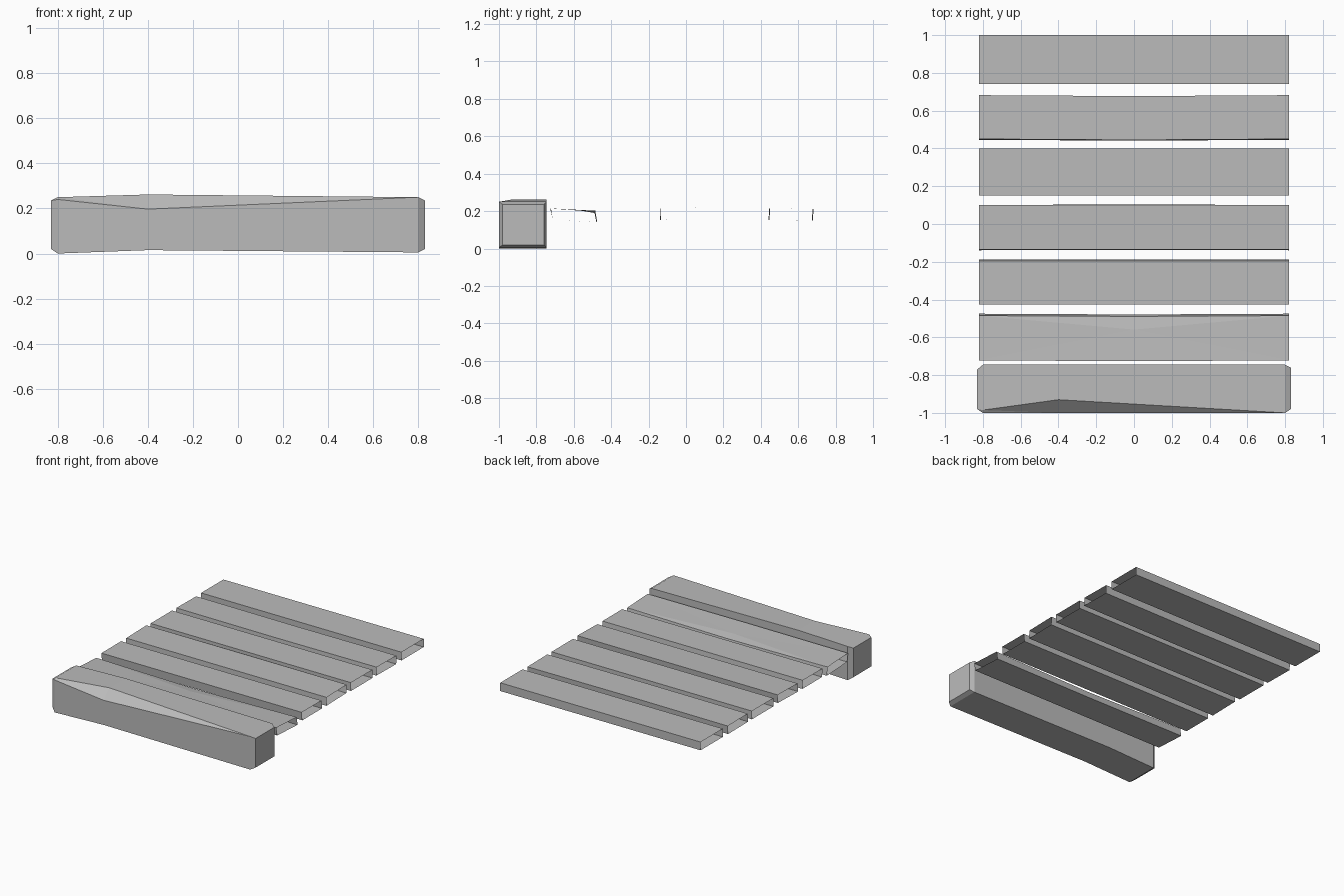
import bpy
import bmesh

cube = bpy.data.objects.get("Cube")
if cube:
    bpy.data.objects.remove(cube, do_unlink=True)

grey = bpy.data.materials.new("plain grey")
grey.use_nodes = True
color = (0.5, 0.5, 0.5, 1)
grey.diffuse_color = color
grey.node_tree.nodes["Principled BSDF"].inputs["Base Color"].default_value = color


def section(x, front, back, bottom, top, lean=0.0, tilt=0.0, chip=None):
    """Board cross-section; chip = (side, depth, drop) cuts one top edge."""
    pts = [(front + lean, bottom), (back + lean, bottom + tilt)]
    side, depth, drop = chip or ("front", 0, 0)
    if side == "back":
        pts += [(back, top + tilt - drop), (back - depth, top + tilt), (front, top)]
    else:
        pts += [(back, top + tilt), (front + depth, top), (front, top - drop)]
    return [(x, y, z) for y, z in pts]


def loft(name, sections, capped):
    """Skin a row of sections along x, optionally closing both ends."""
    bm = bmesh.new()
    rings = [[bm.verts.new(p) for p in s] for s in sections]
    for a, b in zip(rings, rings[1:]):
        for i in range(len(a)):
            j = (i + 1) % len(a)
            bm.faces.new((a[i], b[i], b[j], a[j]))
    if capped:
        bm.faces.new(rings[0])
        bm.faces.new(rings[-1][::-1])
    bmesh.ops.remove_doubles(bm, verts=bm.verts, dist=0.0005)
    bmesh.ops.triangulate(bm, faces=bm.faces)
    bmesh.ops.recalc_face_normals(bm, faces=bm.faces)
    # Open tubes: make sure the skin faces outward
    if sum(f.normal.z * f.calc_area() * (f.calc_center_median().z - 0.18) for f in bm.faces) < 0:
        bmesh.ops.reverse_faces(bm, faces=bm.faces)
    bmesh.ops.dissolve_limit(bm, angle_limit=0.01, verts=bm.verts, edges=bm.edges)
    mesh = bpy.data.meshes.new(name)
    bm.to_mesh(mesh)
    bm.free()
    mesh.materials.append(grey)
    obj = bpy.data.objects.new(name, mesh)
    bpy.context.collection.objects.link(obj)


# Heavy front beam with bevelled ends and a chipped top edge
loft("front_beam", [
    section(-0.83, -0.98, -0.77, 0.02, 0.235),
    section(-0.80, -1.0, -0.745, 0.0, 0.25, chip=("front", 0.015, 0.01)),
    section(-0.40, -1.0, -0.745, 0.015, 0.262, chip=("front", 0.07, 0.065)),
    section(0.80, -1.0, -0.745, 0.005, 0.25),
    section(0.83, -0.98, -0.76, 0.02, 0.235),
], True)

# Thin open-ended planks: front, back, lean, tilt, sag of the middle, chip
planks = [
    (-0.722, -0.485, 0.01, -0.012, -0.004, ("back", 0.07, 0.012)),
    (-0.425, -0.195, 0.006, 0.0, 0.0, None),
    (-0.135, 0.10, -0.004, 0.005, 0.004, None),
    (0.15, 0.40, 0.0, 0.0, 0.0, None),
    (0.45, 0.682, -0.004, -0.003, -0.005, None),
    (0.74, 1.0, 0.0, 0.0, 0.0, None),
]
for n, (front, back, lean, tilt, sag, chip) in enumerate(planks, 1):
    loft(f"plank_{n}", [
        section(-0.82, front, back, 0.153, 0.214, lean, tilt),
        section(0.0, front + sag, back + sag, 0.153, 0.214, lean, tilt, chip),
        section(0.82, front, back, 0.153, 0.214, lean, tilt),
    ], False)
